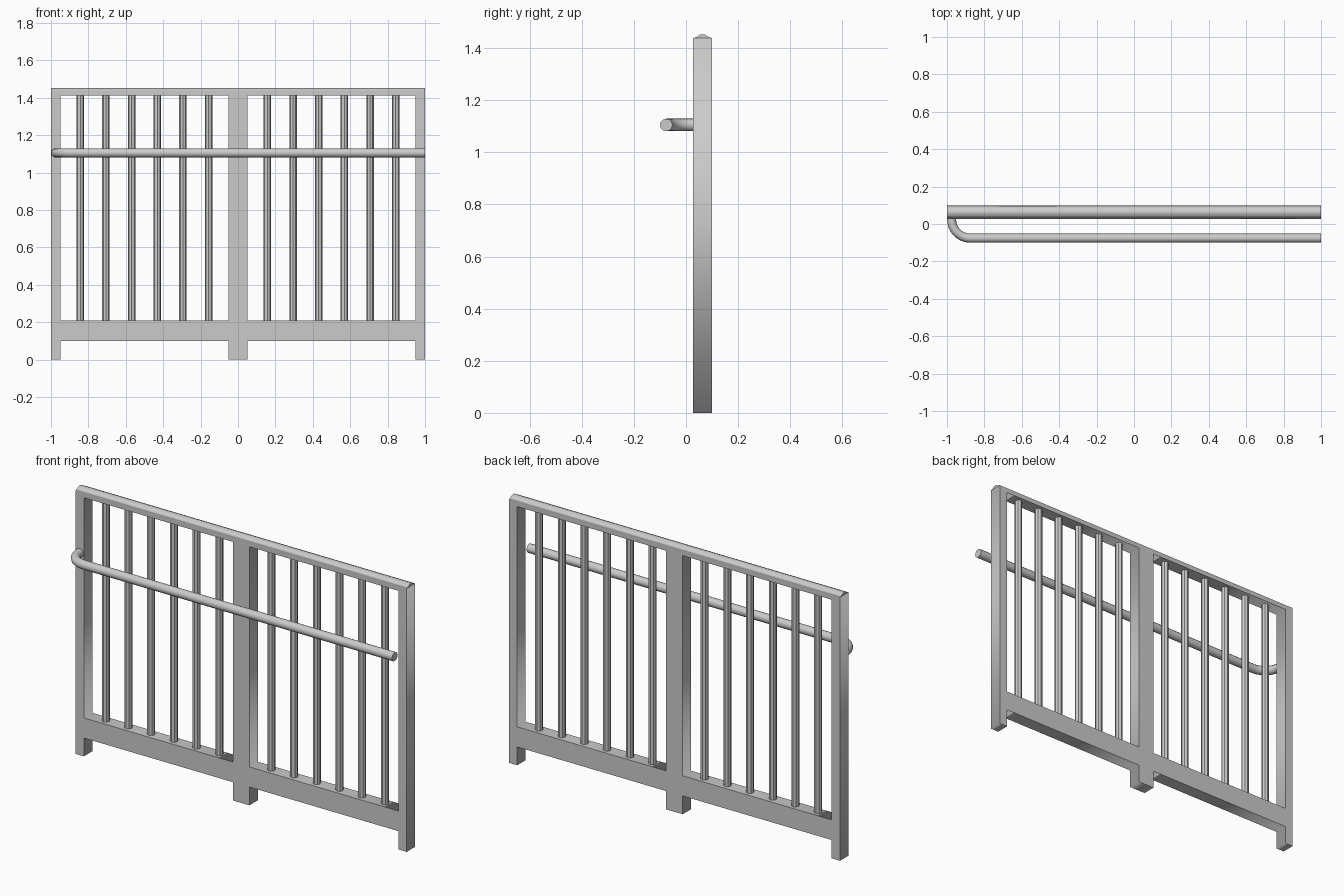
import bpy, bmesh, math
from mathutils import Matrix

if "Cube" in bpy.data.objects:
    bpy.data.objects.remove(bpy.data.objects["Cube"])

Y0, Y1 = 0.027, 0.10            # front and back of the frame
YC = (Y0 + Y1) / 2


def finish(obj, smooth=False):
    # turn a curve into a mesh with its transform applied
    bpy.ops.object.select_all(action='DESELECT')
    obj.select_set(True)
    bpy.context.view_layer.objects.active = obj
    if obj.type == 'CURVE':
        bpy.ops.object.convert(target='MESH')
        obj = bpy.context.view_layer.objects.active
    bpy.ops.object.transform_apply(location=True, rotation=True, scale=True)
    if smooth:
        bpy.ops.object.shade_smooth_by_angle(angle=math.radians(40))
    return obj


def add_loop(cu, pts, cyclic=True):
    sp = cu.splines.new('POLY')
    sp.points.add(len(pts) - 1)
    for p, co in zip(sp.points, pts):
        p.co = (*co, 1)
    sp.use_cyclic_u = cyclic


def plate(name, loops, half_depth):
    # filled 2D outline (holes allowed), thickened both ways
    cu = bpy.data.curves.new(name, 'CURVE')
    cu.dimensions, cu.fill_mode, cu.extrude = '2D', 'BOTH', half_depth
    for pts in loops:
        add_loop(cu, [(a, b, 0) for a, b in pts])
    obj = bpy.data.objects.new(name, cu)
    bpy.context.collection.objects.link(obj)
    return obj


# Frame: posts, bottom rail and top rail in one outline with two openings
half = [(0.05, 0), (0.05, 0.10), (0.95, 0.10), (0.95, 0), (1, 0), (1, 1.438)]
outline = half + [(-x, z) for x, z in reversed(half)]
window = [(0.05, 0.21), (0.95, 0.21), (0.95, 1.412), (0.05, 1.412)]
frame = plate("frame", [outline, window, [(-x, z) for x, z in window]], (Y1 - Y0) / 2)
frame.rotation_euler = (math.pi / 2, 0, 0)
frame.location.y = YC
finish(frame)

# Crowned cap along the top rail
profile = [(-0.0365, 1.438), (-0.019, 1.445), (-0.010, 1.452),
           (0.010, 1.452), (0.019, 1.445), (0.0365, 1.438)]
cap = plate("top_cap", [profile], 1.0)
cap.rotation_euler = (math.pi / 2, 0, math.pi / 2)
cap.location.y = YC
finish(cap)

# Balusters: six thin octagonal bars on each side
bm = bmesh.new()
for i in range(6):
    for side in (-1, 1):
        x = side * (0.157 + i * 0.1372)
        bmesh.ops.create_cone(bm, cap_ends=True, segments=8, radius1=0.02, radius2=0.02,
                              depth=1.222, matrix=Matrix.Translation((x, YC, 0.811)))
me = bpy.data.meshes.new("balusters")
bm.to_mesh(me)
bm.free()
bpy.context.collection.objects.link(bpy.data.objects.new("balusters", me))

# Handrail: round tube that bends back into the left post
cu = bpy.data.curves.new("handrail", 'CURVE')
cu.dimensions, cu.bevel_depth, cu.bevel_resolution, cu.use_fill_caps = '3D', 0.024, 4, True
R, N, Z = 0.10, 10, 1.105
path = [(-0.975, 0.035, Z)]
for i in range(N + 1):
    a = math.pi + i / N * math.pi / 2
    path.append((-0.875 + R * math.cos(a), 0.024 + R * math.sin(a), Z))
path.append((1.0, 0.024 - R, Z))
add_loop(cu, path, cyclic=False)
rail = bpy.data.objects.new("handrail", cu)
bpy.context.collection.objects.link(rail)
finish(rail, smooth=True)
